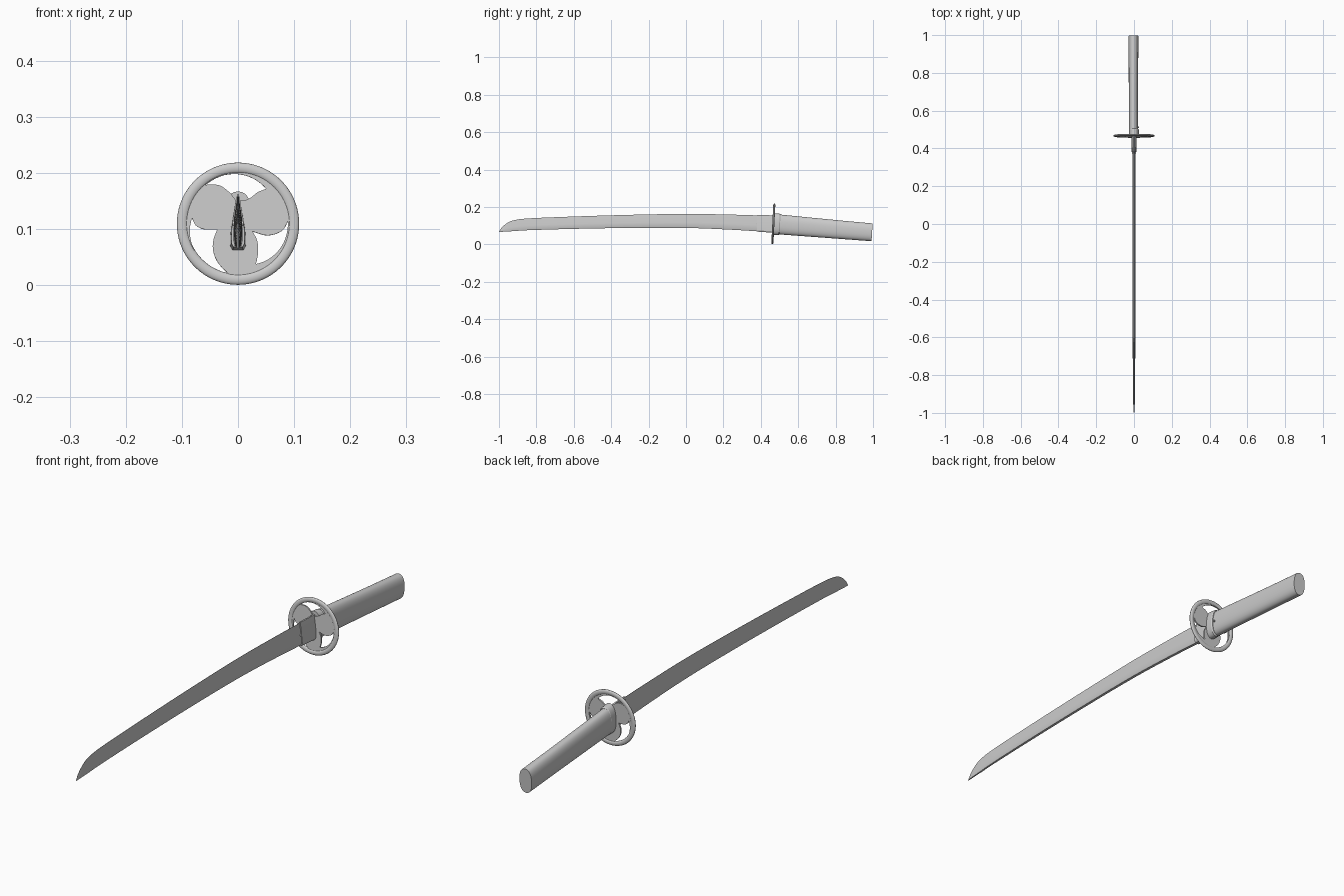
import bpy, bmesh, math
from math import sin, cos, radians, pi
from mathutils import Vector

if "Cube" in bpy.data.objects:
    bpy.data.objects.remove(bpy.data.objects["Cube"])


def finish(ob, angle=30):
    bpy.ops.object.select_all(action='DESELECT')
    bpy.context.view_layer.objects.active = ob
    ob.select_set(True)
    bpy.ops.object.shade_smooth_by_angle(angle=radians(angle))
    return ob


def catmull(pts, n=6):
    """Smooth path through the given points, tuples of any size."""
    p = [Vector(q) for q in pts]
    p = [2 * p[0] - p[1]] + p + [2 * p[-1] - p[-2]]
    out = []
    for a, b, c, d in zip(p, p[1:], p[2:], p[3:]):
        for i in range(n):
            t = i / n
            out.append(0.5 * (2 * b + (c - a) * t + (2 * a - 5 * b + 4 * c - d) * t * t
                              + (3 * b - a - 3 * c + d) * t ** 3))
    return out + [p[-2]]


def loft(name, rings):
    bm = bmesh.new()
    loops = [[bm.verts.new(v) for v in r] for r in rings]
    n = len(loops[0])
    for a, b in zip(loops, loops[1:]):
        for i in range(n):
            j = (i + 1) % n
            bm.faces.new((a[i], a[j], b[j], b[i]))
    bm.faces.new(loops[0])
    bm.faces.new(loops[-1])
    bmesh.ops.recalc_face_normals(bm, faces=bm.faces)
    me = bpy.data.meshes.new(name)
    bm.to_mesh(me)
    bm.free()
    ob = bpy.data.objects.new(name, me)
    bpy.context.collection.objects.link(ob)
    return finish(ob)


def wedge(y, z0, z1, w, edge=0.0004):
    """Blade section: blunt spine below, ridge, sharp edge on top."""
    half = [(0.7 * w, 0), (w, 0.08), (w * 0.92, 0.4), (edge, 1)]
    side = half + [(-x, t) for x, t in reversed(half)]
    return [(x, y, z0 + t * (z1 - z0)) for x, t in side]


def oval(y, zc, hw, hh, lean=0.0, n=32, x0=0.0):
    ring = []
    for i in range(n):
        a = 2 * pi * i / n
        c, s = cos(a), sin(a)
        x = math.copysign(abs(c) ** 0.85, c) * hw
        z = math.copysign(abs(s) ** 0.85, s) * hh
        ring.append((x0 + x, y + lean * z, zc + z))
    return ring


# blade: y, spine z, edge z, half width
blade = [(-1, .065, .067, .001), (-.985, .067, .09, .003), (-.955, .069, .115, .004),
         (-.92, .071, .129, .005), (-.84, .076, .139, .006), (-.6, .083, .149, .007),
         (-.3, .088, .158, .0075), (0, .088, .163, .008), (.25, .078, .159, .008),
         (.47, .064, .152, .008)]
loft("blade", [wedge(*v) for v in catmull(blade, 4)])

# metal collar at the root of the blade
loft("blade_collar", [wedge(.38, .068, .158, .012, .003), wedge(.47, .062, .155, .014, .003)])

# guard plate: three lobes left between three cut-outs
GUARD_Y, GUARD_Z, TILT = .467, .1095, -.05
# inner edge points, then outer arc (from angle, radius, to angle, radius)
holes = [
    ([(-.059, .069), (-.045, .070), (-.03, .067), (-.014, .055)],
     [(-.004, .042), (.012, .041)],
     [(.024, .047), (.035, .056), (.05, .062)], (51, .08, 130, .091)),
    ([(-.082, .01), (-.075, -.003), (-.06, -.01), (-.037, -.01)], [],
     [(-.037, -.01), (-.044, -.03), (-.044, -.05), (-.034, -.072), (-.01, -.096)],
     (264, .096, 173, .083)),
    ([(.089, .004), (.078, -.013), (.053, -.021), (.026, -.014)], [],
     [(.026, -.014), (.034, -.03), (.036, -.05), (.032, -.072)], (-66, .079, 3, .089)),
]
outlines = [[(.1 * cos(2 * pi * i / 96), .1 * sin(2 * pi * i / 96)) for i in range(96)]]
for first, mid, last, (a0, r0, a1, r1) in holes:
    path = [tuple(v) for v in catmull(first, 4)] + mid
    path += [tuple(v) for v in catmull(last, 4)][0 if mid else 1:]
    for i in range(1, 16):
        t = i / 16
        a = radians(a0 + (a1 - a0) * t)
        r = r0 + (r1 - r0) * t + .003 * sin(pi * t)
        path.append((r * cos(a), r * sin(a)))
    outlines.append(path)
cu = bpy.data.curves.new("guard_plate", 'CURVE')
cu.dimensions, cu.fill_mode, cu.extrude = '2D', 'BOTH', .003
for path in outlines:
    sp = cu.splines.new('POLY')
    sp.points.add(len(path) - 1)
    for pt, (x, z) in zip(sp.points, path):
        pt.co = (x, z, 0, 1)
    sp.use_cyclic_u = True
plate = bpy.data.objects.new("guard_plate", cu)
bpy.context.collection.objects.link(plate)
plate.location = (0, GUARD_Y, GUARD_Z)
plate.rotation_euler = (pi / 2 + TILT, 0, 0)
bpy.ops.object.select_all(action='DESELECT')
bpy.context.view_layer.objects.active = plate
plate.select_set(True)
bpy.ops.object.convert(target='MESH')
finish(bpy.context.object)

# rounded guard rim
bpy.ops.mesh.primitive_torus_add(major_radius=.0995, minor_radius=.0095, major_segments=96,
                                 minor_segments=16, location=(0, GUARD_Y, GUARD_Z),
                                 rotation=(pi / 2 + TILT, 0, 0))
rim = bpy.context.object
rim.name = "guard_rim"
rim.scale.z = .6
finish(rim, 60)

# handle collar behind the guard
loft("handle_collar", [oval(.468, .109, .027, .058, .05), oval(.498, .107, .027, .057, .05),
                       oval(.503, .107, .024, .053, .05)])

# slightly drooping handle
grip = [(.50, .1065, .0245, .053), (.65, .0935, .0245, .051), (.82, .079, .025, .049),
        (.995, .0645, .0265, .0475)]
loft("handle", [oval(y, z, w, h, .06, x0=-.003) for y, z, w, h in grip])

# small retaining pins
for name, y, z, w in (("collar_pin", .378, .11, .02), ("handle_pin", .512, .103, .053)):
    bpy.ops.mesh.primitive_cylinder_add(vertices=16, radius=.004, depth=w, location=(0, y, z),
                                        rotation=(0, pi / 2, 0))
    bpy.context.object.name = name
    finish(bpy.context.object)
